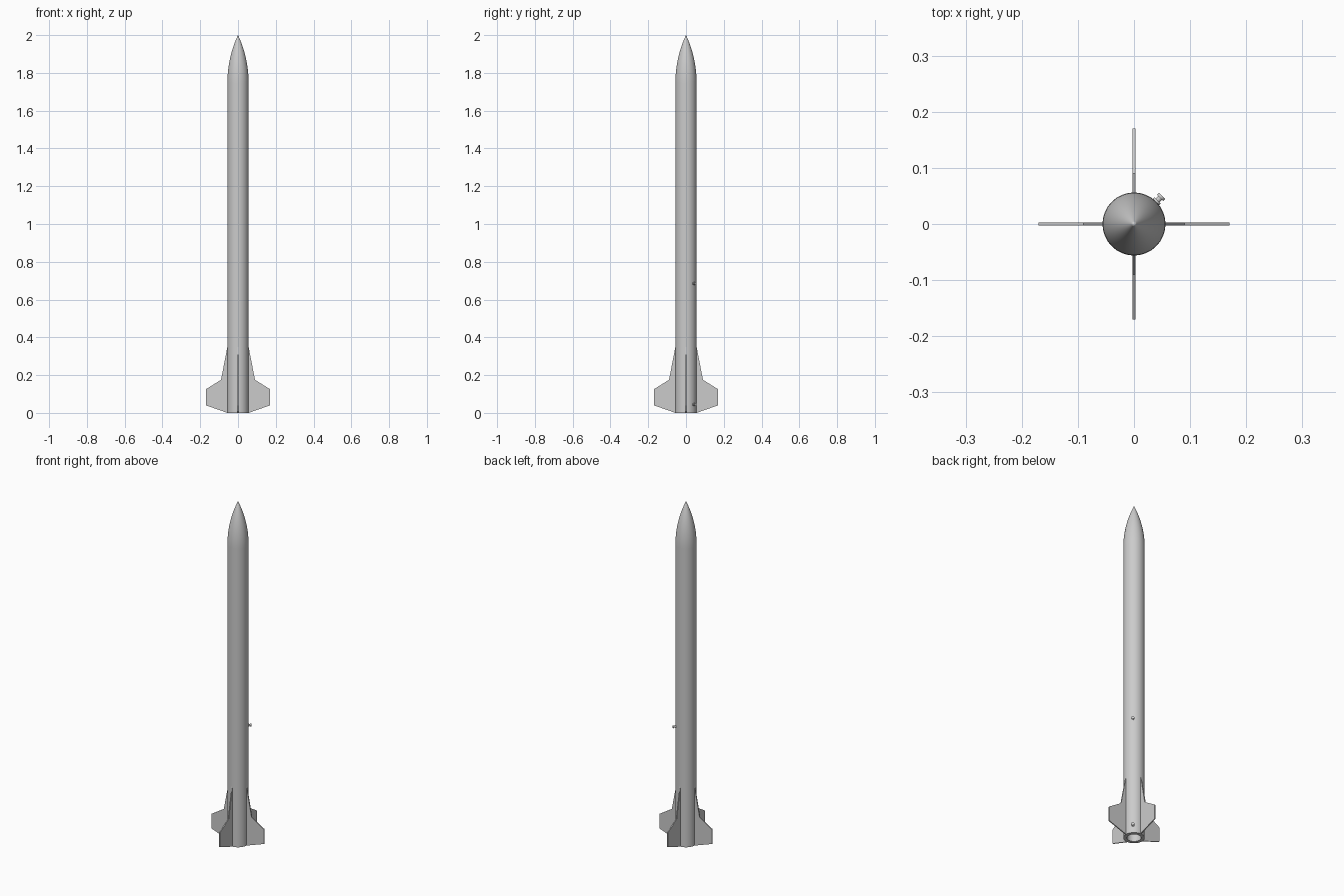
import bpy, bmesh, math
from mathutils import Matrix, Vector

if "Cube" in bpy.data.objects:
    bpy.data.objects.remove(bpy.data.objects["Cube"])

R = 0.056          # body radius
R_MOTOR = 0.037    # motor tube bore
NOSE_Z, TOP_Z = 1.75, 2.0


def finish(name, bm, smooth=True):
    bmesh.ops.remove_doubles(bm, verts=bm.verts, dist=1e-6)
    bmesh.ops.recalc_face_normals(bm, faces=bm.faces)
    mesh = bpy.data.meshes.new(name)
    bm.to_mesh(mesh)
    bm.free()
    obj = bpy.data.objects.new(name, mesh)
    bpy.context.collection.objects.link(obj)
    if smooth:
        bpy.ops.object.select_all(action='DESELECT')
        obj.select_set(True)
        bpy.context.view_layer.objects.active = obj
        bpy.ops.object.shade_smooth_by_angle(angle=math.radians(30))
    return obj


def lathe(name, profile, steps=64):
    """Spin a (radius, z) profile around the z axis."""
    bm = bmesh.new()
    verts = [bm.verts.new((r, 0, z)) for r, z in profile]
    edges = [bm.edges.new(pair) for pair in zip(verts, verts[1:])]
    bmesh.ops.spin(bm, geom=verts + edges, cent=(0, 0, 0), axis=(0, 0, 1),
                   angle=2 * math.pi, steps=steps, use_duplicate=False)
    return finish(name, bm)


# Body tube with an open motor bore at the base
lathe("body_tube", [(0, 0.35), (R_MOTOR, 0.35), (R_MOTOR, 0), (R, 0),
                    (R, NOSE_Z), (0, NOSE_Z)])

# Tangent ogive nose cone
length = TOP_Z - NOSE_Z
rho = (R * R + length * length) / (2 * R)
ogive = [(0, NOSE_Z)]
for i in range(24):
    h = length * i / 24
    ogive.append((math.sqrt(rho * rho - h * h) + R - rho, NOSE_Z + h))
ogive.append((0, TOP_Z))
lathe("nose_cone", ogive)

# Four flat swept fins
FIN = [(0.048, 0), (R, 0), (0.17, 0.04), (0.17, 0.125), (0.09, 0.175),
       (R, 0.35), (0.048, 0.35)]
THICK = 0.006
for k in range(4):
    bm = bmesh.new()
    face = bm.faces.new([bm.verts.new((x, -THICK / 2, z)) for x, z in FIN])
    ext = bmesh.ops.extrude_face_region(bm, geom=[face])
    moved = [g for g in ext["geom"] if isinstance(g, bmesh.types.BMVert)]
    bmesh.ops.translate(bm, verts=moved, vec=Vector((0, THICK, 0)))
    fin = finish(f"fin_{k + 1}", bm, smooth=False)
    fin.rotation_euler.z = k * math.pi / 2

# Spool-shaped rail buttons on the diagonal between two fins
SPOOL = [(0, 0.053), (0.008, 0.053), (0.008, 0.0595), (0.005, 0.0595),
         (0.005, 0.066), (0.008, 0.066), (0.008, 0.071), (0, 0.071)]
for name, z in (("rail_button_lower", 0.045), ("rail_button_upper", 0.685)):
    button = lathe(name, SPOOL, 32)
    button.matrix_world = (Matrix.Translation((0, 0, z))
                           @ Matrix.Rotation(math.pi / 4, 4, 'Z')
                           @ Matrix.Rotation(math.pi / 2, 4, 'Y'))
